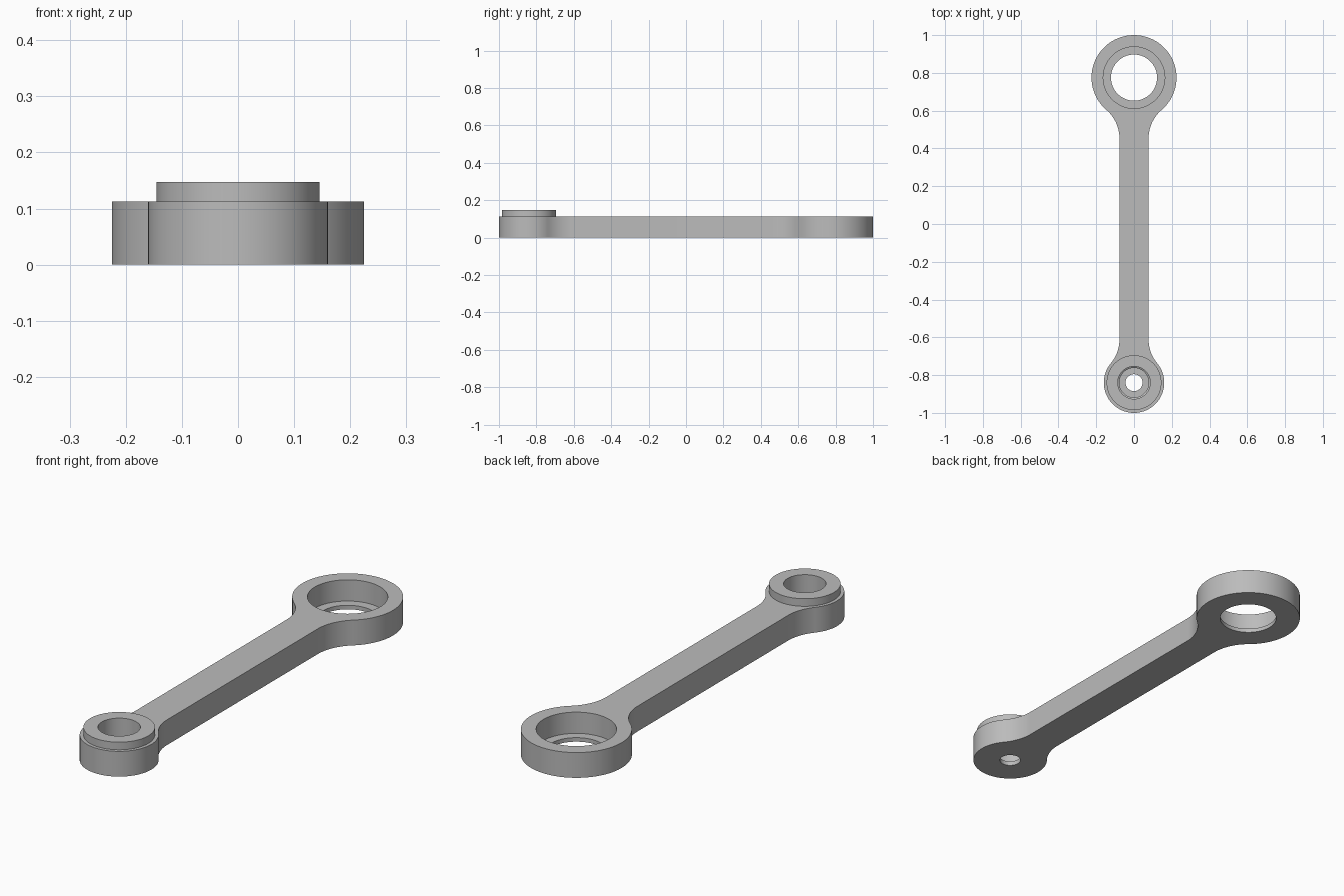
import bpy, bmesh
from math import sin, cos, pi, sqrt, atan2, radians
from mathutils import Vector

cube = bpy.data.objects.get("Cube")
if cube:
    bpy.data.objects.remove(cube, do_unlink=True)

THICK = 0.113          # arm thickness
HALF = 0.077           # half width of the shank
FILLET = 0.2           # blend radius between shank and eyes
BIG_Y, BIG_R = 0.775, 0.225
SMALL_Y, SMALL_R = -0.84, 0.16
BOSS_R, BOSS_TOP = 0.145, 0.147
SIDES = 96

steel = bpy.data.materials.new("plain grey")
steel.use_nodes = True
GREY = (0.5, 0.5, 0.5, 1)
steel.diffuse_color = GREY
steel.node_tree.nodes["Principled BSDF"].inputs["Base Color"].default_value = GREY


def finish(name, bm):
    bmesh.ops.recalc_face_normals(bm, faces=bm.faces)
    mesh = bpy.data.meshes.new(name)
    bm.to_mesh(mesh)
    bm.free()
    mesh.materials.append(steel)
    obj = bpy.data.objects.new(name, mesh)
    bpy.context.collection.objects.link(obj)
    return obj


def lathe(name, y, profile):
    """Closed solid turned about a vertical axis from (radius, z) pairs."""
    bm = bmesh.new()
    rings = [[bm.verts.new((r * cos(2 * pi * i / SIDES), y + r * sin(2 * pi * i / SIDES), z))
              for i in range(SIDES)] for r, z in profile]
    for low, high in zip(rings, rings[1:]):
        for i in range(SIDES):
            j = (i + 1) % SIDES
            bm.faces.new((low[i], low[j], high[j], high[i]))
    bm.faces.new(rings[0])
    bm.faces.new(rings[-1])
    return finish(name, bm)


def arc(cx, cy, r, start, end, steps):
    return [Vector((cx + r * cos(a), cy + r * sin(a), 0))
            for a in (start + (end - start) * i / steps for i in range(steps + 1))]


def eye_side(radius):
    """+x half of an eye facing +y, from the shank up to the tip."""
    fx = HALF + FILLET
    fy = -sqrt((radius + FILLET) ** 2 - fx ** 2)
    angle = atan2(fy, fx)
    blend = arc(fx, fy, FILLET, pi, pi + angle, 16)
    return blend + arc(0, 0, radius, angle, pi / 2, 40)[1:]


# Arm outline: right half from the small tip to the big tip, then mirrored
small = [Vector((p.x, SMALL_Y - p.y, 0)) for p in reversed(eye_side(SMALL_R))]
big = [Vector((p.x, BIG_Y + p.y, 0)) for p in eye_side(BIG_R)]
half = small + big
outline = half + [Vector((-p.x, p.y, 0)) for p in reversed(half[1:-1])]
bm = bmesh.new()
base = bm.faces.new([bm.verts.new(p) for p in outline])
top = bmesh.ops.extrude_face_region(bm, geom=[base], use_keep_orig=True)
bmesh.ops.translate(bm, vec=(0, 0, THICK),
                    verts=[g for g in top["geom"] if isinstance(g, bmesh.types.BMVert)])
arm = finish("connecting_arm", bm)

# Raised boss and the two stepped bores
boss = lathe("boss", SMALL_Y, [(BOSS_R, 0.05), (BOSS_R, BOSS_TOP)])
small_bore = lathe("small_bore", SMALL_Y, [(0.045, -0.1), (0.045, 0.02), (0.078, 0.02),
                                           (0.078, 0.03), (0.086, 0.035), (0.086, 0.3)])
big_bore = lathe("big_bore", BIG_Y, [(0.122, -0.1), (0.122, 0.018),
                                     (0.163, 0.018), (0.163, 0.3)])

bpy.context.view_layer.objects.active = arm
for tool, mode in ((boss, "UNION"), (small_bore, "DIFFERENCE"), (big_bore, "DIFFERENCE")):
    mod = arm.modifiers.new(tool.name, "BOOLEAN")
    mod.object, mod.operation, mod.solver = tool, mode, "EXACT"
    bpy.ops.object.modifier_apply(modifier=mod.name)
    bpy.data.objects.remove(tool, do_unlink=True)

# Smooth round walls with sharp rims
bpy.ops.object.select_all(action="DESELECT")
arm.select_set(True)
bpy.ops.object.shade_smooth_by_angle(angle=radians(30))
